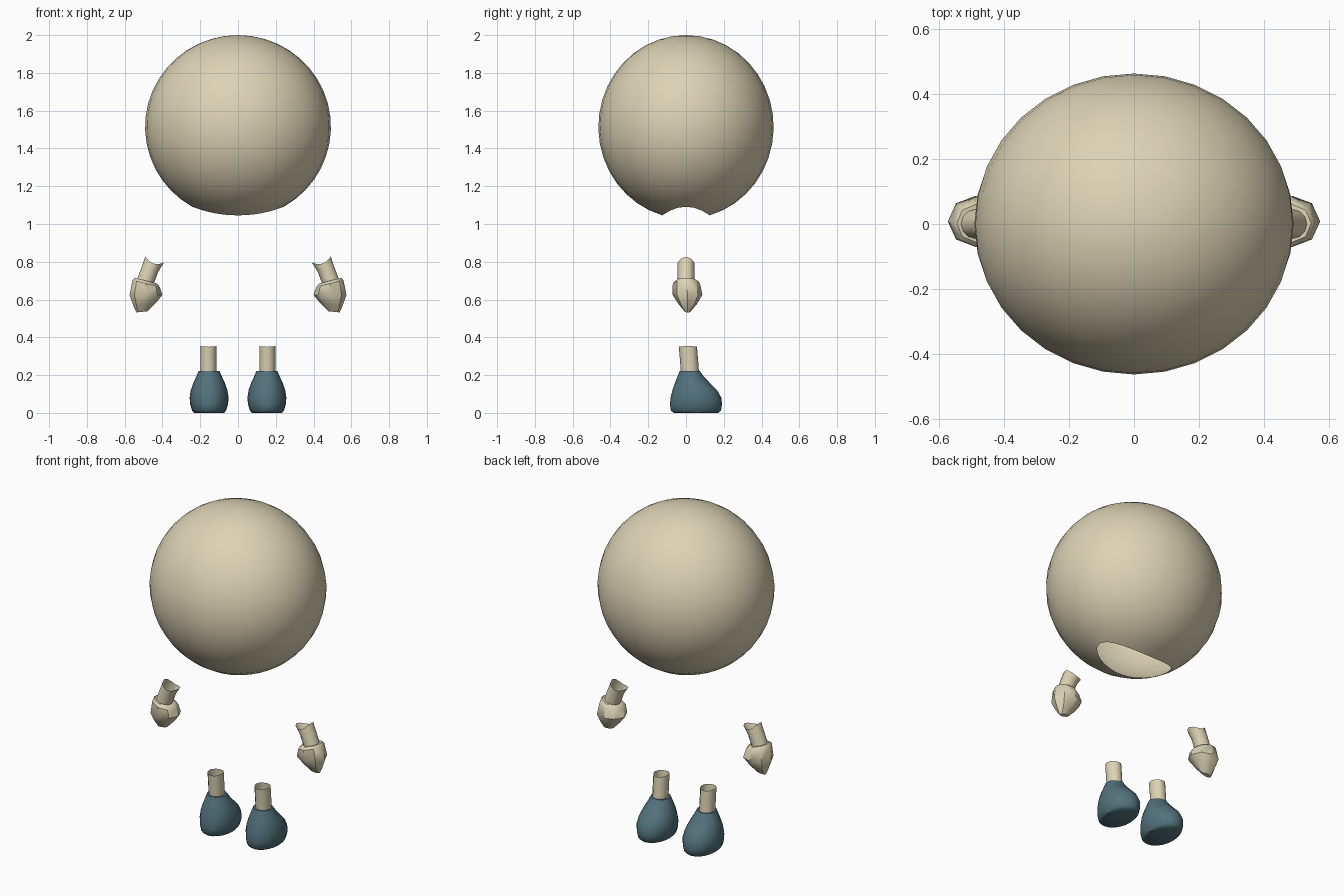
import bpy, bmesh, math

if "Cube" in bpy.data.objects:
    bpy.data.objects.remove(bpy.data.objects["Cube"])


def material(name, rgb):
    m = bpy.data.materials.new(name)
    m.diffuse_color = (*rgb, 1.0)
    m.use_nodes = True
    m.node_tree.nodes["Principled BSDF"].inputs["Base Color"].default_value = m.diffuse_color
    return m


SKIN = material("warm cream", (0.72, 0.65, 0.46))
TEAL = material("dark teal", (0.085, 0.168, 0.203))


def loft(name, rings, mat, cap_start=False, cap_end=False, angle=50):
    """Skin a list of equal-length closed rings of points."""
    bm = bmesh.new()
    loops = [[bm.verts.new(p) for p in ring] for ring in rings]
    n = len(loops[0])
    for a, b in zip(loops, loops[1:]):
        for i in range(n):
            j = (i + 1) % n
            bm.faces.new((a[i], a[j], b[j], b[i]))
    if cap_start:
        bm.faces.new(loops[0][::-1])
    if cap_end:
        bm.faces.new(loops[-1])
    bmesh.ops.remove_doubles(bm, verts=bm.verts, dist=1e-5)
    bmesh.ops.recalc_face_normals(bm, faces=bm.faces)
    mesh = bpy.data.meshes.new(name)
    bm.to_mesh(mesh)
    bm.free()
    mesh.materials.append(mat)
    obj = bpy.data.objects.new(name, mesh)
    bpy.context.collection.objects.link(obj)
    bpy.ops.object.select_all(action='DESELECT')
    obj.select_set(True)
    bpy.context.view_layer.objects.active = obj
    bpy.ops.object.shade_smooth_by_angle(angle=math.radians(angle))
    return obj


def circle(n, phase=0.0):
    return [(math.cos(phase + 2 * math.pi * i / n),
             math.sin(phase + 2 * math.pi * i / n)) for i in range(n)]


# Head: hollow ellipsoid with an oval neck opening underneath
RX, RY, RZ, CZ = 0.492, 0.464, 0.486, 1.514
ROWS = 18
head_rings = []
for k in range(ROWS + 1):
    ring = []
    for c, s in circle(32):
        rim = math.asin(1 / math.hypot(c / (0.243 / RX), s / (0.125 / RY)))
        t = rim + (math.pi - rim) * k / ROWS
        ring.append((RX * math.sin(t) * c, RY * math.sin(t) * s,
                     CZ - RZ * math.cos(t)))
    head_rings.append(ring)
loft("head", head_rings, SKIN)

# Shoe sections: height, heel y, toe y, half width
SHOE = [(0.0, -0.065, 0.170, 0.080), (0.012, -0.080, 0.185, 0.090),
        (0.045, -0.085, 0.191, 0.100), (0.08, -0.082, 0.187, 0.103),
        (0.12, -0.072, 0.165, 0.097), (0.155, -0.060, 0.130, 0.085),
        (0.19, -0.046, 0.096, 0.069), (0.222, -0.033, 0.073, 0.055)]

# Hand sections: height, centre x, centre y, radius x, radius y, tilt along x
HAND = [(0.700, 0.488, 0.002, 0.058, 0.058, 0.25),
        (0.685, 0.486, 0.002, 0.072, 0.072, 0.25),
        (0.625, 0.487, 0.008, 0.087, 0.079, 0.0),
        (0.575, 0.495, 0.009, 0.060, 0.048, -0.1),
        (0.535, 0.508, 0.009, 0.030, 0.014, -0.1)]

for side, label in ((1, "right"), (-1, "left")):
    # Shoe
    rings = [[(side * 0.153 + hx * c, (y0 + y1) / 2 + (y1 - y0) / 2 * s, z)
              for c, s in circle(20)] for z, y0, y1, hx in SHOE]
    loft("shoe_" + label, rings, TEAL, cap_start=True, cap_end=True)

    # Open-topped shin leaning slightly
    rings = [[(side * 0.156 + 0.043 * c, y + 0.048 * s, z + 0.004 * c * c)
              for c, s in circle(12)]
             for z, y in ((0.20, 0.022), (0.28, 0.016), (0.350, 0.010))]
    loft("shin_" + label, rings, SKIN)

    # Open-topped forearm, with a notched upper rim
    rings = [[(side * (x + 0.043 * c - flare * max(0, -c)), 0.045 * s,
               z + 0.35 * 0.043 * c + notch * c * c)
              for c, s in circle(12)]
             for x, z, flare, notch in ((0.496, 0.68, 0, 0),
                                        (0.466, 0.76, 0, 0),
                                        (0.448, 0.79, 0.014, 0.022))]
    loft("forearm_" + label, rings, SKIN)

    # Faceted mitten-like hand
    rings = [[(side * (x + rx * c), y + ry * s, z + tilt * rx * c)
              for c, s in circle(8)] for z, x, y, rx, ry, tilt in HAND]
    loft("hand_" + label, rings, SKIN, cap_start=True, cap_end=True, angle=40)
